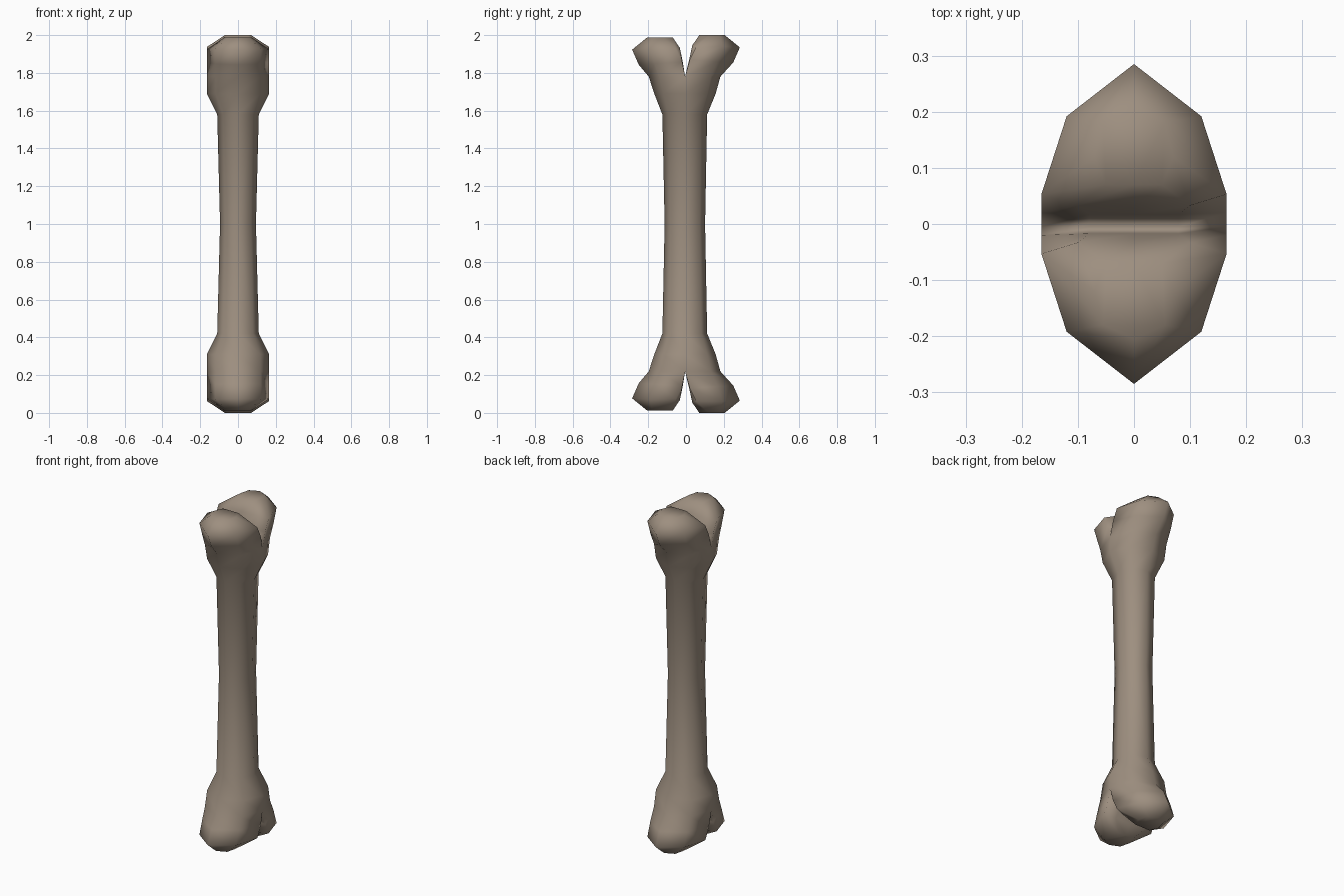
import bpy, bmesh

if "Cube" in bpy.data.objects:
    bpy.data.objects.remove(bpy.data.objects["Cube"])

bone_mat = bpy.data.materials.new("aged bone")
bone_mat.diffuse_color = (0.34, 0.275, 0.215, 1)
bone_mat.use_nodes = True
bone_mat.node_tree.nodes["Principled BSDF"].inputs["Base Color"].default_value = bone_mat.diffuse_color

bm = bmesh.new()


def full_ring(z, x, front, back):
    """Eight-sided shaft section: right, back, left, front order; split line at y=-0.005."""
    d = 0.72
    pts = [(x, -.005), (x * d, back * d), (0, back), (-x * d, back * d),
           (-x, -.005), (-x * d, front * d), (0, front), (x * d, front * d)]
    return [bm.verts.new((px, py, z - 1)) for px, py in pts]


def lobe_ring(side, outer, diag, edge, inner):
    """Eight-sided knob section, mirrored in x; side is +1 (back) or -1 (front)."""
    half = [edge, diag]
    right = [(x, y, z) for x, y, z in half]
    left = [(-x, y, z) for x, y, z in reversed(half)]
    ix, iy, iz = inner
    pts = right + [outer] + left + [(-ix, iy, iz), (0, iy, iz), (ix, iy, iz)]
    return [bm.verts.new((x * side, y * side, z - 1)) for x, y, z in pts]


def loft(a, b):
    for i in range(len(a)):
        j = (i + 1) % len(a)
        bm.faces.new((a[i], a[j], b[j], b[i]))


# Upper half of the shaft, flaring to the fork
sections = [(1.0, .095, -.113, .101), (1.58, .11, -.125, .112),
            (1.69, .165, -.168, .157), (1.78, .165, -.197, .182)]
rings = [full_ring(*s) for s in sections]
for a, b in zip(rings, rings[1:]):
    loft(a, b)

# Seam across the fork, shared by both knobs
top = rings[-1]
seam = [bm.verts.new((x, -.005, .78)) for x in (-.08, 0, .08)]

# Two rounded knobs
for side, low in ((1, 0), (-1, .012)):
    if side == 1:
        prev = top[0:5] + seam
    else:
        prev = top[4:8] + [top[0]] + seam[::-1]
    z = -low
    levels = [
        lobe_ring(side, (0, .25, 1.855 + z), (.12, .165, 1.86 + z), (.165, .02, 1.87 + z), (.08, .017, 1.87 + z)),
        lobe_ring(side, (0, .285, 1.935 + z), (.12, .192, 1.94 + z), (.165, .053, 1.937 + z), (.10, .033, 1.945 + z)),
        lobe_ring(side, (0, .205, 2 + z), (.055, .18, 2 + z), (.07, .12, 2 + z), (.05, .07, 2 + z)),
    ]
    for ring in levels:
        loft(prev, ring)
        prev = ring
    bm.faces.new(prev)

bmesh.ops.recalc_face_normals(bm, faces=bm.faces)
for f in bm.faces:
    f.smooth = True
mesh = bpy.data.meshes.new("bone")
bm.to_mesh(mesh)
bm.free()
mesh.materials.append(bone_mat)

# Lower half mirrors the upper one
bone = bpy.data.objects.new("bone", mesh)
bone.location.z = 1
bpy.context.collection.objects.link(bone)
mirror = bone.modifiers.new("mirror", 'MIRROR')
mirror.use_axis = (False, False, True)
mirror.merge_threshold = 0.001
